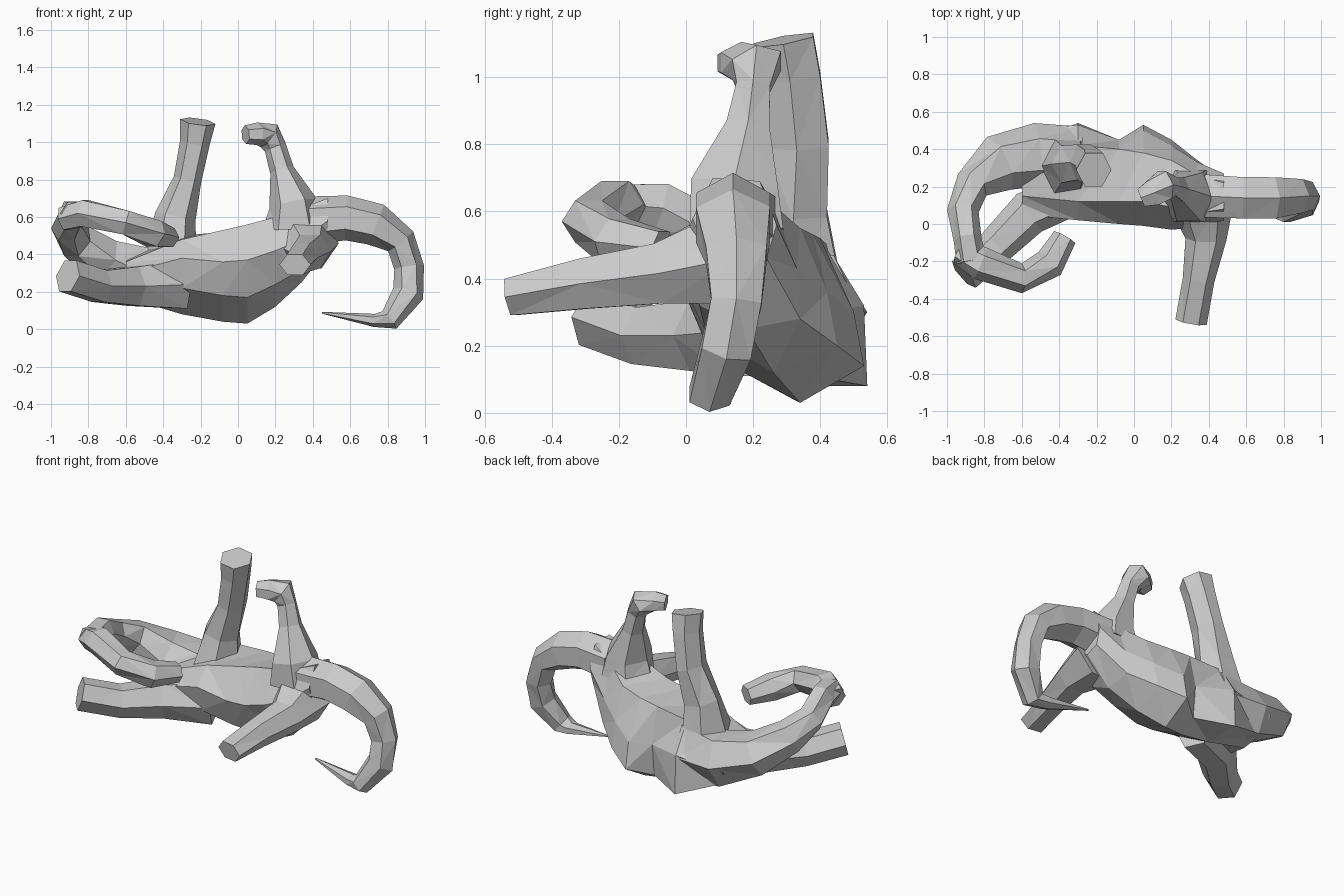
import bpy, bmesh, math
from mathutils import Vector


def skin(name, rings):
    """Bridge equal-sized rings into a closed flat-shaded mesh."""
    bm = bmesh.new()
    loops = [[bm.verts.new(p) for p in r] for r in rings]
    n = len(loops[0])
    for a, b in zip(loops, loops[1:]):
        for i in range(n):
            j = (i + 1) % n
            bm.faces.new((a[i], a[j], b[j], b[i]))
    bm.faces.new(loops[0][::-1])
    bm.faces.new(loops[-1])
    bmesh.ops.triangulate(bm, faces=bm.faces[:])
    bmesh.ops.recalc_face_normals(bm, faces=bm.faces[:])
    me = bpy.data.meshes.new(name)
    bm.to_mesh(me)
    bm.free()
    ob = bpy.data.objects.new(name, me)
    bpy.context.collection.objects.link(ob)
    return ob


def limb(name, path, hint, sides=6):
    """Loft along (x, y, z, half_width, half_height) stations."""
    pts = [Vector(s[:3]) for s in path]
    rings = []
    for i, s in enumerate(path):
        t = (pts[min(i + 1, len(pts) - 1)] - pts[max(i - 1, 0)]).normalized()
        side = t.cross(Vector(hint)).normalized()
        up = side.cross(t)
        ring = []
        for k in range(sides):
            a = 2 * math.pi * k / sides
            ring.append(pts[i] + side * s[3] * math.cos(a) + up * s[4] * math.sin(a) / 0.866)
        rings.append(ring)
    return skin(name, rings)


# Torso: (y, z) cross-sections along x
torso = {
    -0.60: [(.15, .36), (.05, .30), (.06, .20), (.26, .17), (.42, .19), (.50, .28), (.38, .38)],
    -0.30: [(.12, .48), (.02, .38), (.06, .22), (.30, .08), (.54, .08), (.53, .32), (.42, .50)],
    -0.08: [(.12, .53), (.00, .36), (.07, .18), (.32, .04), (.43, .10), (.45, .30), (.40, .52)],
    0.05: [(.12, .56), (-.01, .37), (.08, .17), (.34, .03), (.53, .14), (.50, .30), (.38, .53)],
    0.20: [(.09, .60), (-.03, .42), (.06, .24), (.26, .12), (.45, .20), (.42, .36), (.34, .55)],
    0.34: [(.06, .65), (-.02, .48), (.04, .32), (.18, .25), (.34, .28), (.33, .43), (.26, .62)],
    0.48: [(.08, .70), (.02, .58), (.06, .46), (.16, .43), (.24, .46), (.27, .56), (.22, .69)],
}
body = skin("animal", [[(x, y, z) for y, z in sec] for x, sec in torso.items()])

parts = []

# Tail: arcs over and down, ending in a flat spike
parts.append(limb("tail", [
    (.38, .15, .58, .13, .115), (.58, .14, .595, .12, .11), (.735, .14, .56, .115, .11),
    (.87, .15, .47, .085, .09), (.915, .15, .33, .08, .075), (.91, .12, .19, .085, .075),
    (.81, .07, .05, .06, .06), (.73, .09, .047, .035, .045), (.45, .13, .088, .005, .006)],
    (0, 1, 0)))

# Upright legs, the front one bending into a foot
parts.append(limb("rear_upright_leg", [
    (-.36, .31, .40, .14, .15), (-.335, .32, .60, .11, .10), (-.27, .33, .80, .075, .095),
    (-.23, .31, 1.0, .08, .09), (-.215, .29, 1.11, .095, .09)], (0, 1, 0)))
parts.append(limb("front_upright_leg", [
    (.30, .15, .54, .17, .14), (.295, .145, .67, .13, .13), (.235, .185, .85, .065, .065),
    (.20, .20, .97, .06, .05), (.165, .21, 1.035, .075, .075), (.10, .165, 1.045, .06, .07),
    (.04, .14, 1.04, .05, .05)], (0, 1, 0)))

# Forward-reaching leg
parts.append(limb("forward_leg", [
    (.36, .12, .46, .18, .14), (.385, -.08, .415, .11, .09), (.345, -.30, .385, .085, .075),
    (.305, -.525, .345, .085, .055)], (0, 0, 1)))

# Low leg stretched to the left
parts.append(limb("low_leg", [
    (-.30, .18, .24, .12, .13), (-.56, .06, .23, .12, .105), (-.74, -.12, .23, .10, .085),
    (-.91, -.27, .285, .095, .085)], (0, 0, 1)))

# Neck sweeping round from the back
parts.append(limb("neck", [
    (-.28, .36, .30, .16, .17), (-.52, .37, .30, .17, .14), (-.72, .325, .37, .155, .11),
    (-.865, .21, .47, .095, .09), (-.915, .07, .54, .085, .07), (-.89, -.08, .61, .075, .075),
    (-.87, -.20, .62, .08, .06)], (0, 0, 1)))

# Curled hook at the end of the neck
parts.append(limb("hook", [
    (-.93, -.15, .59, .07, .06), (-.82, -.21, .62, .09, .07), (-.60, -.29, .57, .08, .065),
    (-.45, -.21, .51, .085, .07), (-.37, -.07, .49, .065, .05)], (0, 0, 1)))

# Fuse all parts into one continuous skin
for p in parts:
    mod = body.modifiers.new("fuse_" + p.name, 'BOOLEAN')
    mod.operation, mod.solver, mod.object = 'UNION', 'EXACT', p
    mod.use_self = True
fused = bpy.data.meshes.new_from_object(body.evaluated_get(bpy.context.evaluated_depsgraph_get()))
body.modifiers.clear()
body.data = fused
for p in parts:
    bpy.data.objects.remove(p)
